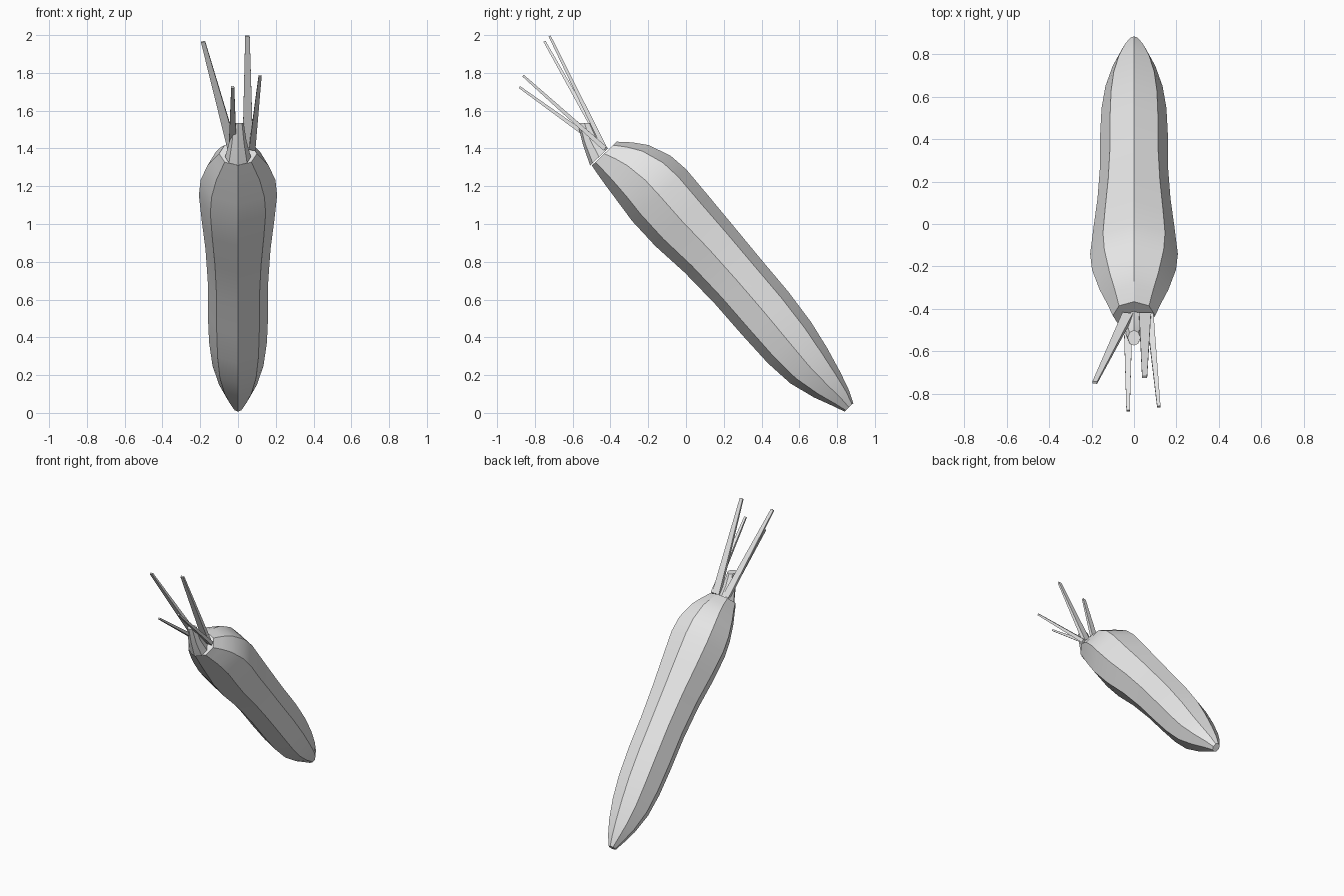
import bpy, bmesh, math
from mathutils import Vector

if "Cube" in bpy.data.objects:
    bpy.data.objects.remove(bpy.data.objects["Cube"])

grey = bpy.data.materials.new("plain_grey")
grey.diffuse_color = (0.8, 0.8, 0.8, 1)
grey.use_nodes = True
grey.node_tree.nodes["Principled BSDF"].inputs["Base Color"].default_value = grey.diffuse_color

CROWN = Vector((0, -0.43, 1.375))      # centre of the thick end
ALONG = Vector((0, 0.692, -0.722))     # root axis, crown to tip
ACROSS = Vector((0, 0.722, 0.692))     # upper side of the root
SIDE = Vector((1, 0, 0))


def ring(centre, u, v, ru, rv, sides=8, turn=0.0):
    """Ellipse of points around a centre."""
    return [centre + u * ru * math.cos(turn + math.tau * i / sides)
            + v * rv * math.sin(turn + math.tau * i / sides) for i in range(sides)]


def loft(name, rings):
    """Skin a list of rings and close both ends."""
    bm = bmesh.new()
    loops = [[bm.verts.new(p) for p in r] for r in rings]
    n = len(loops[0])
    for a, b in zip(loops, loops[1:]):
        for i in range(n):
            j = (i + 1) % n
            bm.faces.new((a[i], a[j], b[j], b[i]))
    bm.faces.new(loops[0][::-1])
    bm.faces.new(loops[-1])
    bmesh.ops.recalc_face_normals(bm, faces=bm.faces)
    mesh = bpy.data.meshes.new(name)
    bm.to_mesh(mesh)
    bm.free()
    mesh.materials.append(grey)
    ob = bpy.data.objects.new(name, mesh)
    bpy.context.collection.objects.link(ob)
    bpy.ops.object.select_all(action='DESELECT')
    ob.select_set(True)
    bpy.context.view_layer.objects.active = ob
    bpy.ops.object.shade_smooth_by_angle(angle=math.radians(28))
    return ob


# Root: distance along axis, half width, upper reach, lower reach
profile = [
    (0.00, 0.100, 0.088, -0.095), (0.06, 0.128, 0.145, -0.105),
    (0.13, 0.162, 0.197, -0.115), (0.25, 0.198, 0.242, -0.130),
    (0.36, 0.207, 0.252, -0.144), (0.54, 0.192, 0.240, -0.147),
    (0.75, 0.172, 0.225, -0.132), (0.98, 0.160, 0.208, -0.131),
    (1.20, 0.160, 0.194, -0.141), (1.40, 0.153, 0.170, -0.146),
    (1.56, 0.135, 0.136, -0.134), (1.70, 0.100, 0.098, -0.095),
    (1.80, 0.060, 0.065, -0.055), (1.866, 0.025, 0.034, -0.030),
]
loft("root", [ring(CROWN + ALONG * t + ACROSS * (up + low) / 2,
                   SIDE, ACROSS, w, (up - low) / 2)
              for t, w, up, low in profile])

# Stem stub: tilted base on the crown, level top
Y = Vector((0, 1, 0))
loft("stem_stub", [
    ring(Vector((0, -0.46, 1.355)), SIDE, ACROSS, 0.068, 0.066),
    ring(Vector((0, -0.505, 1.44)), SIDE, Vector((0, 0.93, 0.37)), 0.045, 0.045),
    ring(Vector((0, -0.538, 1.535)), SIDE, Y, 0.03, 0.036),
])

# Leaf stalks: base x, tip position, base width, tip width
stalks = [
    (-0.030, (-0.185, -0.748, 1.965), 0.050, 0.022),
    (0.052, (0.050, -0.722, 1.995), 0.056, 0.024),
    (0.075, (0.117, -0.862, 1.785), 0.034, 0.016),
    (-0.028, (-0.028, -0.882, 1.725), 0.042, 0.016),
]
for i, (x, tip, wide, narrow) in enumerate(stalks):
    base, tip = Vector((x, -0.43, 1.40)), Vector(tip)
    d = (tip - base).normalized()
    u = (SIDE - d * SIDE.dot(d)).normalized()
    v = d.cross(u)
    k = math.sqrt(0.5)
    loft(f"leaf_stalk_{i + 1}", [
        ring(base, u, v, wide * k, 0.026 * k, 4, math.pi / 4),
        ring(tip, u, v, narrow * k, 0.012 * k, 4, math.pi / 4)])
